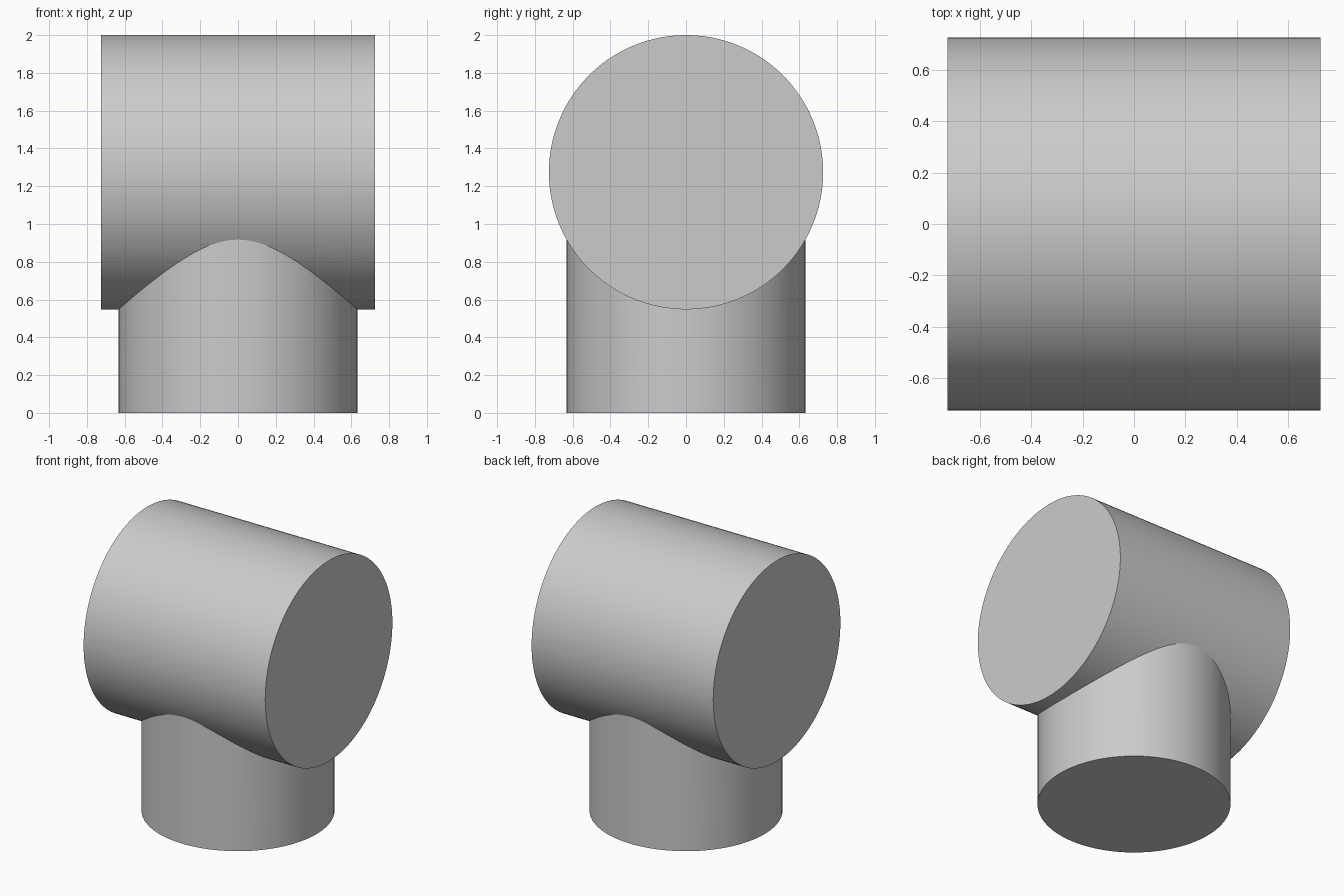
import bpy
import math

cube = bpy.data.objects.get("Cube")
if cube:
    bpy.data.objects.remove(cube, do_unlink=True)

BARREL_R, STEM_R, AXIS_Z = 0.726, 0.632, 1.274

grey = bpy.data.materials.new("plain_grey")
grey.use_nodes = True
grey.diffuse_color = (0.6, 0.6, 0.6, 1)
grey.node_tree.nodes["Principled BSDF"].inputs["Base Color"].default_value = grey.diffuse_color


def cylinder(name, radius, depth, z, rotation=(0, 0, 0)):
    bpy.ops.mesh.primitive_cylinder_add(vertices=128, radius=radius, depth=depth,
                                        location=(0, 0, z), rotation=rotation)
    obj = bpy.context.object
    obj.name = name
    obj.data.materials.append(grey)
    return obj


# Horizontal barrel and the upright stem that runs into it
stem = cylinder("stem", STEM_R, AXIS_Z, AXIS_Z / 2)
tee = cylinder("tee_joint", BARREL_R, 2 * BARREL_R, AXIS_Z, (0, math.pi / 2, 0))

# Join both into one closed body with a saddle-shaped seam
union = tee.modifiers.new("join_stem", 'BOOLEAN')
union.operation = 'UNION'
union.solver = 'EXACT'
union.object = stem
bpy.ops.object.modifier_apply(modifier=union.name)
bpy.data.objects.remove(stem, do_unlink=True)

# Smooth curved walls, sharp rims and seam
bpy.ops.object.shade_smooth_by_angle(angle=math.radians(20))
